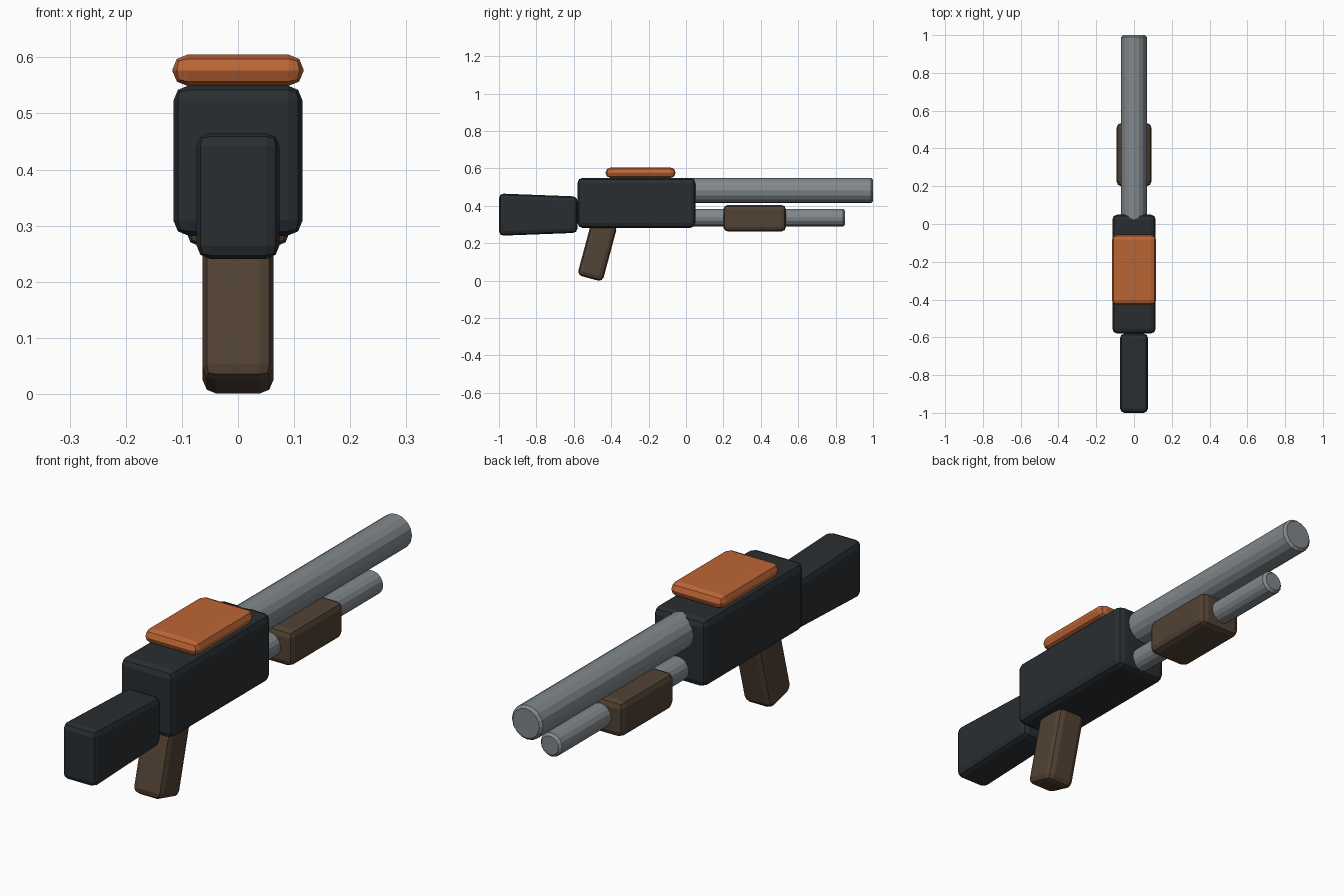
import bpy
import bmesh
import math
from mathutils import Matrix

if "Cube" in bpy.data.objects:
    bpy.data.objects.remove(bpy.data.objects["Cube"])


def material(name, rgb):
    m = bpy.data.materials.new(name)
    m.diffuse_color = (*rgb, 1)
    m.use_nodes = True
    m.node_tree.nodes["Principled BSDF"].inputs["Base Color"].default_value = m.diffuse_color
    return m


BLACK = material("black", (0.022, 0.027, 0.031))
BROWN = material("brown", (0.085, 0.054, 0.034))
ORANGE = material("orange", (0.50, 0.13, 0.035))
STEEL = material("steel", (0.22, 0.245, 0.26))


def finish(name, bm, mat, bevel, segments):
    mesh = bpy.data.meshes.new(name)
    bm.to_mesh(mesh)
    bm.free()
    mesh.materials.append(mat)
    ob = bpy.data.objects.new(name, mesh)
    bpy.context.collection.objects.link(ob)
    mod = ob.modifiers.new("bevel", 'BEVEL')
    mod.width = bevel
    mod.segments = segments
    mod.limit_method = 'ANGLE'
    mod.angle_limit = math.radians(40)
    return ob


def block(name, size, center, mat, bevel, tilt=0, front_taper=1):
    """Rounded box; front_taper scales the height of its +y end."""
    bm = bmesh.new()
    bmesh.ops.create_cube(bm, size=1)
    for v in bm.verts:
        if v.co.y > 0:
            v.co.z *= front_taper
    bmesh.ops.transform(bm, matrix=Matrix.Diagonal((*size, 1)), verts=bm.verts)
    ob = finish(name, bm, mat, bevel, 2)
    ob.location = center
    ob.rotation_euler.x = math.radians(tilt)
    return ob


def tube(name, radius, y0, y1, z, mat):
    bm = bmesh.new()
    bmesh.ops.create_cone(bm, cap_ends=True, segments=16, radius1=radius,
                          radius2=radius, depth=y1 - y0)
    ob = finish(name, bm, mat, 0.01, 1)
    ob.location = (0, (y0 + y1) / 2, z)
    ob.rotation_euler.x = math.radians(90)
    return ob


# Body, cover plate and stock
block("receiver", (0.23, 0.63, 0.268), (0, -0.265, 0.416), BLACK, 0.027)
block("top_plate", (0.234, 0.374, 0.056), (0, -0.243, 0.577), ORANGE, 0.027)
block("stock", (0.148, 0.42, 0.226), (0, -0.79, 0.353), BLACK, 0.024,
      front_taper=0.86)

# Barrel and magazine tube
tube("barrel", 0.068, 0.0, 1.0, 0.482, STEEL)
tube("magazine_tube", 0.047, 0.0, 0.85, 0.337, STEEL)

# Grips
block("fore_grip", (0.184, 0.335, 0.142), (0, 0.367, 0.334), BROWN, 0.025)
block("pistol_grip", (0.126, 0.14, 0.31), (0, -0.474, 0.162), BROWN, 0.025,
      tilt=-15)
